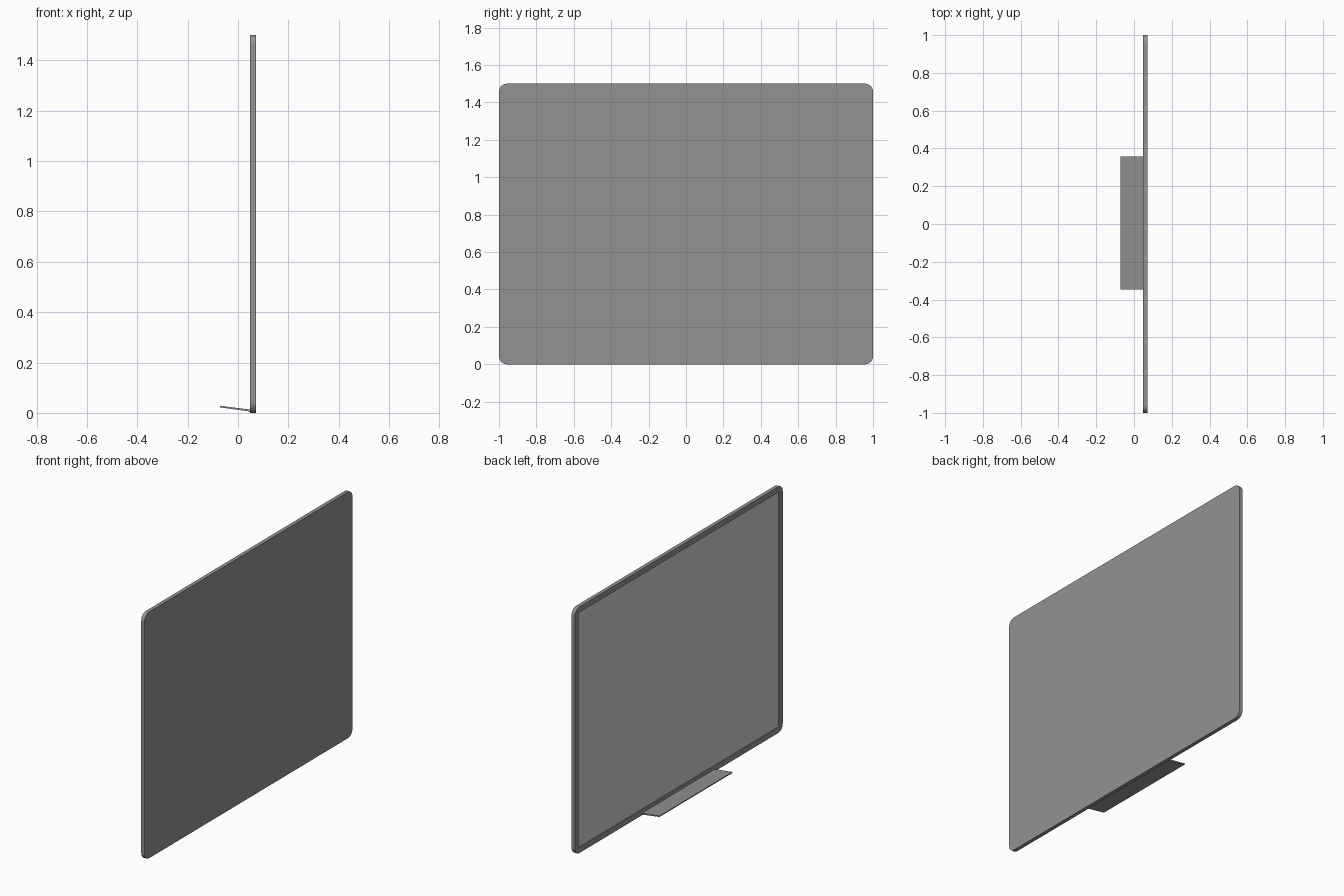
import bpy
import math

if "Cube" in bpy.data.objects:
    bpy.data.objects.remove(bpy.data.objects["Cube"])

W, H = 1.0, 1.5            # half width along y, height along z
X_BACK, X_FRONT, X_PANEL = 0.071, 0.048, 0.053


def material(name, v):
    m = bpy.data.materials.new(name)
    m.diffuse_color = (v, v, v, 1)
    m.use_nodes = True
    m.node_tree.nodes["Principled BSDF"].inputs["Base Color"].default_value = m.diffuse_color
    return m


def add_object(name, verts, faces, mat):
    me = bpy.data.meshes.new(name)
    me.from_pydata(verts, [], faces)
    me.materials.append(mat)
    ob = bpy.data.objects.new(name, me)
    bpy.context.collection.objects.link(ob)
    return ob


def rounded_ring(x, inset, radius, seg=6):
    """Rounded rectangle in the y-z plane, counter-clockwise seen from +x."""
    pts = []
    a, b = W - inset - radius, H / 2 - inset - radius
    for k, (sy, sz) in enumerate([(1, 1), (-1, 1), (-1, -1), (1, -1)]):
        for i in range(seg + 1):
            t = math.pi / 2 * (k + i / seg)
            pts.append((x, sy * a + radius * math.cos(t),
                        H / 2 + sz * b + radius * math.sin(t)))
    return pts


grey = material("mid_grey", 0.29)
light = material("light_grey", 0.61)

# Frame: backing sheet, outer rim, front border and inner lip
rings = [rounded_ring(X_BACK, 0, 0.042), rounded_ring(X_FRONT, 0, 0.042),
         rounded_ring(X_FRONT, 0.034, 0.010), rounded_ring(X_PANEL, 0.034, 0.010)]
n = len(rings[0])
verts = [p for r in rings for p in r]
faces = [list(range(n))]
for r in range(len(rings) - 1):
    for i in range(n):
        j = (i + 1) % n
        faces.append([r * n + i, (r + 1) * n + i, (r + 1) * n + j, r * n + j])
add_object("board_frame", verts, faces, grey)

# Writing surface, set slightly back inside the frame
add_object("board_panel", rings[3], [list(range(n))[::-1]], light)

# Pen tray: thin shelf tilted up towards its free edge
profile = [(0.050, 0.005), (0.050, 0.013), (-0.071, 0.028), (-0.071, 0.022)]
y0, y1 = -0.346, 0.357
tv = [(x, y, z) for y in (y0, y1) for x, z in profile]
tf = [[3, 2, 1, 0], [4, 5, 6, 7]]
tf += [[i, (i + 1) % 4, (i + 1) % 4 + 4, i + 4] for i in range(4)]
tray = add_object("pen_tray", tv, tf, grey)

# Make the tray normals point outwards
import bmesh
bm = bmesh.new()
bm.from_mesh(tray.data)
bmesh.ops.recalc_face_normals(bm, faces=bm.faces)
bm.to_mesh(tray.data)
bm.free()
